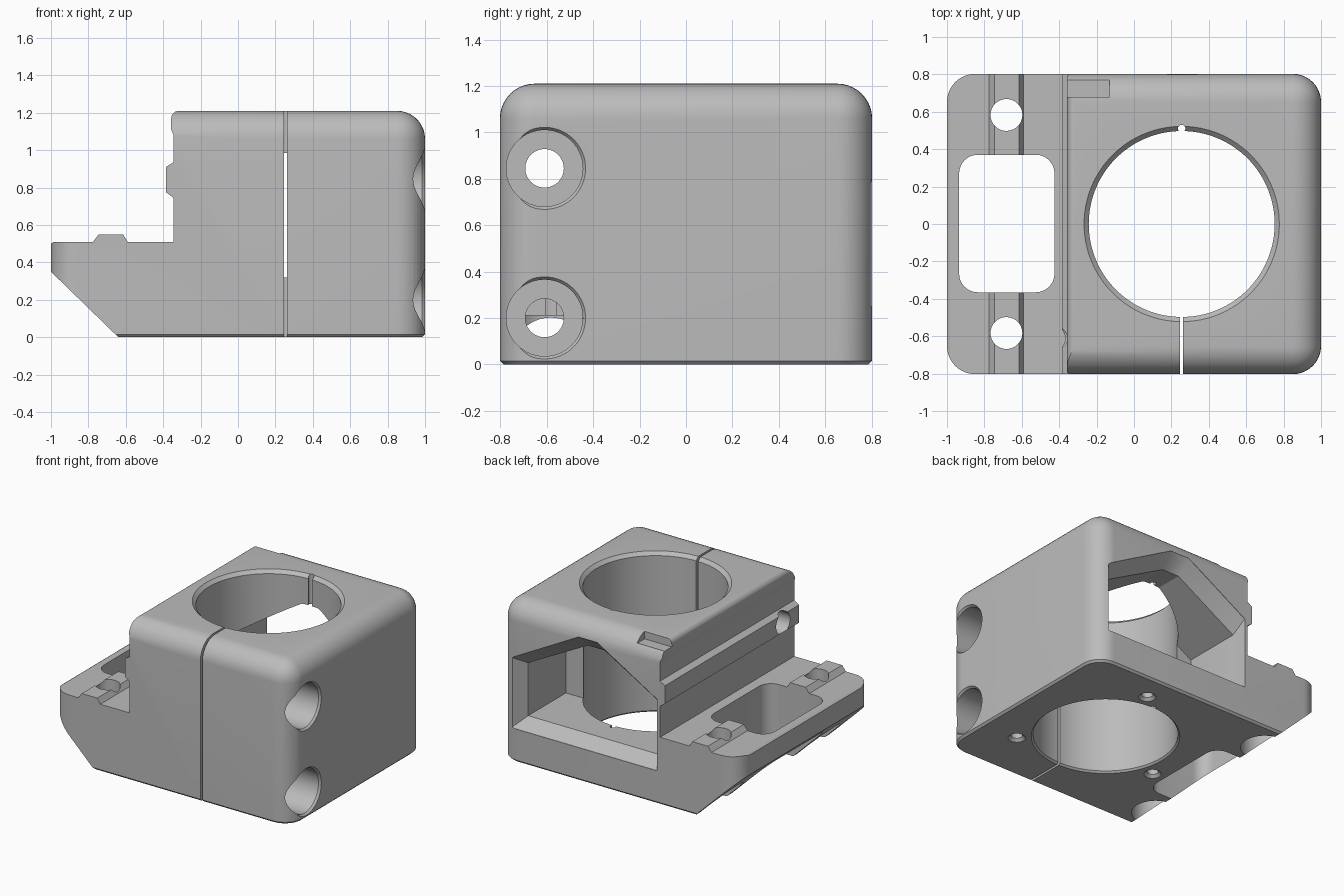
import bpy, bmesh, math
from mathutils import Vector

old = bpy.data.objects.get("Cube")
if old:
    bpy.data.objects.remove(old, do_unlink=True)

grey = bpy.data.materials.new("plain grey")
grey.use_nodes = True
grey.diffuse_color = (0.5, 0.5, 0.5, 1)
grey.node_tree.nodes["Principled BSDF"].inputs["Base Color"].default_value = (0.5, 0.5, 0.5, 1)


def to_object(name, bm):
    bmesh.ops.recalc_face_normals(bm, faces=bm.faces)
    mesh = bpy.data.meshes.new(name)
    bm.to_mesh(mesh)
    bm.free()
    mesh.materials.append(grey)
    obj = bpy.data.objects.new(name, mesh)
    bpy.context.collection.objects.link(obj)
    return obj


def loft(name, rings):
    """Closed solid through a list of matching point loops."""
    bm = bmesh.new()
    loops = [[bm.verts.new(p) for p in ring] for ring in rings]
    n = len(loops[0])
    for a, b in zip(loops, loops[1:]):
        for i in range(n):
            j = (i + 1) % n
            bm.faces.new((a[i], a[j], b[j], b[i]))
    bm.faces.new(loops[0])
    bm.faces.new(loops[-1])
    return to_object(name, bm)


def turned(name, centre, axis, profile, sides=64):
    """Solid of revolution; profile lists (radius, position along axis)."""
    rings = []
    for r, h in profile:
        ring = []
        for i in range(sides):
            t = math.tau * i / sides
            u, v = r * math.cos(t), r * math.sin(t)
            local = (u, v, h) if axis == "z" else (h, u, v)
            ring.append(Vector(centre) + Vector(local))
        rings.append(ring)
    return loft(name, rings)


def rounded_plate(name, x0, x1, y0, y1, r, z0, z1):
    pts = []
    corners = [(x1 - r, y1 - r), (x0 + r, y1 - r), (x0 + r, y0 + r), (x1 - r, y0 + r)]
    for k, (cx, cy) in enumerate(corners):
        for i in range(9):
            t = math.pi / 2 * (k + i / 8)
            pts.append((cx + r * math.cos(t), cy + r * math.sin(t)))
    return loft(name, [[(x, y, z) for x, y in pts] for z in (z0, z1)])


def box(name, lo, hi):
    return loft(name, [[(lo[0], lo[1], z), (hi[0], lo[1], z), (hi[0], hi[1], z), (lo[0], hi[1], z)]
                       for z in (lo[2], hi[2])])


def combine(target, tool, operation="DIFFERENCE"):
    mod = target.modifiers.new("cut", "BOOLEAN")
    mod.operation = operation
    mod.solver = "EXACT"
    mod.object = tool
    bpy.context.view_layer.objects.active = target
    bpy.ops.object.modifier_apply(modifier=mod.name)
    bpy.data.objects.remove(tool, do_unlink=True)


# Side profile: base slope, ledge with rib, wall with rib, small rounded top edge
profile = [(-0.64, 0), (-1, 0.35), (-1, 0.5), (-0.985, 0.51), (-0.775, 0.51), (-0.745, 0.55),
           (-0.615, 0.55), (-0.59, 0.51), (-0.345, 0.51), (-0.345, 0.745), (-0.385, 0.775),
           (-0.385, 0.91), (-0.345, 0.935), (-0.345, 1.08), (-0.357, 1.11)]
for i in range(7):
    t = math.pi / 2 * i / 6
    profile.append((-0.317 - 0.04 * math.cos(t), 1.17 + 0.04 * math.sin(t)))
profile += [(1.1, 1.21), (1.1, 0)]
clamp = loft("clamp_block", [[(x, y, z) for x, z in profile] for y in (-0.9, 0.9)])

# Rounded envelope that gives the outer fillets
bm = bmesh.new()
bmesh.ops.create_cube(bm, size=1)
for v in bm.verts:
    v.co = (v.co.x * 2, v.co.y * 1.605, (v.co.z + 0.5) * 1.21)
edges = [e for e in bm.edges if max(v.co.z for v in e.verts) > 0.1]
bmesh.ops.bevel(bm, geom=edges, offset=0.15, segments=10, profile=0.5, affect="EDGES")
edges = [e for e in bm.edges if all(v.co.z < 0.001 for v in e.verts)]
bmesh.ops.bevel(bm, geom=edges, offset=0.015, segments=1, affect="EDGES")
combine(clamp, to_object("envelope", bm), "INTERSECT")

# Main bore with chamfered mouths, clamping slit and relief notch
BX = 0.255
combine(clamp, turned("bore", (BX, 0, 0), "z", [(0.51, -0.1), (0.51, 0), (0.497, 0.013),
                                                (0.497, 1.185), (0.522, 1.21), (0.522, 1.3)], 128))
combine(clamp, box("slit", (BX - 0.008, -0.9, -0.1), (BX + 0.008, -0.3, 1.3)))
combine(clamp, turned("relief", (BX, 0.51, 0), "z", [(0.02, -0.1), (0.02, 1.3)], 16))

# Gabled opening in the back, flared at its mouth
outer = [(-0.32, 0.25), (0.9, 0.25), (0.9, 0.78), (0.34, 1.085), (0.18, 1.085), (-0.32, 0.79)]
inner = [(-0.3, 0.32), (0.83, 0.32), (0.83, 0.72), (0.33, 0.985), (0.19, 0.985), (-0.3, 0.7)]
combine(clamp, loft("back_window", [[(x, y, z) for x, z in shape] for shape, y in
                                    ((outer, 0.9), (outer, 0.8), (inner, 0.7), (inner, 0.25))]))

# Clamping screw holes with counterbores
for z, end in ((0.845, -0.5), (0.2, -0.6)):
    combine(clamp, turned("clamp_screw", (0, -0.61, z), "x",
                          [(0.177, 1.1), (0.177, 1), (0.165, 0.985), (0.165, 0.72),
                           (0.083, 0.72), (0.083, end)]))

# Ledge opening and mounting holes
combine(clamp, rounded_plate("ledge_window", -0.935, -0.425, -0.365, 0.37, 0.1, -0.1, 0.7))
for side in (-1, 1):
    combine(clamp, turned("mount_hole", (-0.682, side * 0.583, 0), "z",
                          [(0.165, -0.1), (0.165, 0.21), (0.085, 0.21), (0.085, 0.7)]))

# Three small holes in the underside around the bore
for k in range(3):
    a = math.radians(78 + 120 * k)
    combine(clamp, turned("base_hole", (BX + 0.61 * math.cos(a), 0.61 * math.sin(a), 0), "z",
                          [(0.06, -0.05), (0.06, 0), (0.04, 0.02), (0.04, 0.2)], 32))

# Shallow slot in the top edge
combine(clamp, box("top_slot", (-0.5, 0.68, 1.15), (-0.13, 0.77, 1.3)))

bpy.ops.object.select_all(action="DESELECT")
clamp.select_set(True)
bpy.context.view_layer.objects.active = clamp
bpy.ops.object.shade_smooth_by_angle(angle=math.radians(25))
